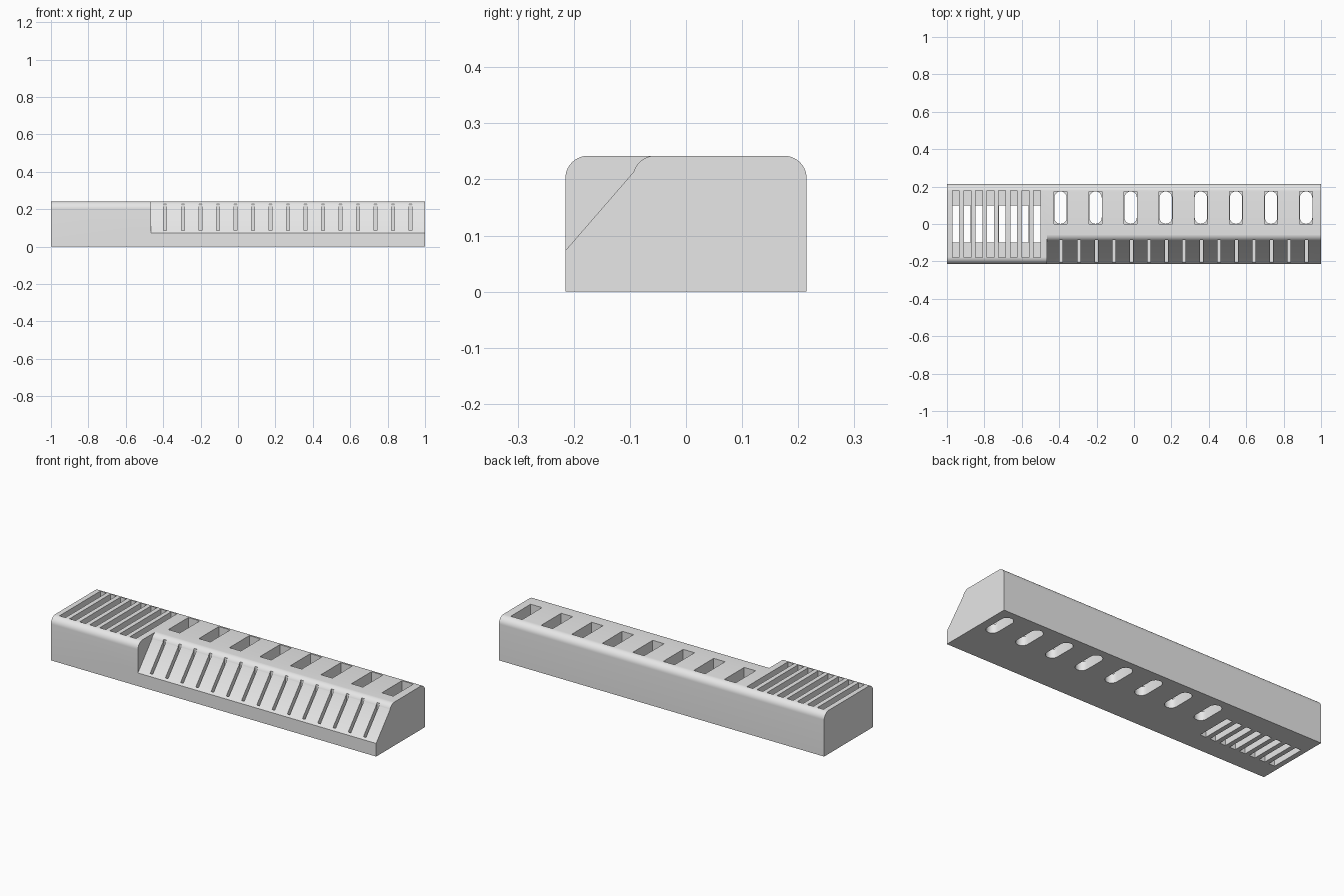
import bpy, bmesh, math

if "Cube" in bpy.data.objects:
    bpy.data.objects.remove(bpy.data.objects["Cube"])

HEIGHT, HALF_Y, ROUND = 0.242, 0.215, 0.04
POCKET_FLOOR = 0.05

grey = bpy.data.materials.new("light grey plastic")
grey.use_nodes = True
grey.diffuse_color = (0.8, 0.8, 0.8, 1)
grey.node_tree.nodes["Principled BSDF"].inputs["Base Color"].default_value = (0.8, 0.8, 0.8, 1)


def arc(cu, cv, r, start, end, steps=10):
    angles = [math.radians(start + (end - start) * i / steps) for i in range(steps + 1)]
    return [(cu + r * math.cos(a), cv + r * math.sin(a)) for a in angles]


def prism(bm, outline, low, high, axis):
    """Extrude an outline along x (outline in y, z) or z (outline in x, y)."""
    place = (lambda p, h: (h, *p)) if axis == "x" else (lambda p, h: (*p, h))
    a = [bm.verts.new(place(p, low)) for p in outline]
    b = [bm.verts.new(place(p, high)) for p in outline]
    bm.faces.new(a)
    bm.faces.new(b)
    for i in range(len(a)):
        j = (i + 1) % len(a)
        bm.faces.new((a[i], a[j], b[j], b[i]))


def box(bm, x, width, y0, y1, low, high):
    x0, x1 = x - width / 2, x + width / 2
    prism(bm, [(x0, y0), (x1, y0), (x1, y1), (x0, y1)], low, high, "z")


def make_object(name, bm):
    bmesh.ops.recalc_face_normals(bm, faces=bm.faces)
    mesh = bpy.data.meshes.new(name)
    bm.to_mesh(mesh)
    bm.free()
    mesh.materials.append(grey)
    obj = bpy.data.objects.new(name, mesh)
    bpy.context.collection.objects.link(obj)
    return obj


# Long block with rounded top edges
bm = bmesh.new()
edge = HALF_Y - ROUND
profile = [(-HALF_Y, 0), (HALF_Y, 0)]
profile += arc(edge, HEIGHT - ROUND, ROUND, 0, 90)
profile += arc(-edge, HEIGHT - ROUND, ROUND, 90, 180)
prism(bm, profile, -1, 1, "x")
body = make_object("holder_body", bm)

# Sloped front notch with a rounded upper lip
notch = bmesh.new()
outline = [(-0.3, 0.073), (-HALF_Y, 0.073)]
outline += arc(-0.055, HEIGHT - ROUND + 0.0002, ROUND, 164, 90)
outline += [(-0.055, 0.3), (-0.3, 0.3)]
prism(notch, outline, -0.465, 1.1, "x")

# Pockets, and the narrower openings that run through their floors
pockets, openings = bmesh.new(), bmesh.new()
for i in range(8):
    # Wide card slots
    x = -0.953 + 0.062 * i
    box(pockets, x, 0.037, -0.18, 0.18, POCKET_FLOOR, 0.3)
    box(openings, x, 0.036, -0.1, 0.1, -0.1, 0.1)
    # Rectangular plug sockets over rounded openings
    x = -0.393 + 0.1876 * i
    box(pockets, x, 0.07, 0, 0.175, POCKET_FLOOR, 0.3)
    r = 0.033
    rounded = arc(x, 0.174 - r, r, 0, 180) + arc(x, 0.001 + r, r, 180, 360)
    prism(openings, rounded, -0.1, 0.1, "z")

# Thin card slots in the slope
for i in range(15):
    box(pockets, -0.389 + 0.0937 * i, 0.016, -0.205, -0.085, POCKET_FLOOR, 0.3)

cutters = [make_object(name, b) for name, b in
           (("notch_cutter", notch), ("pocket_cutter", pockets), ("opening_cutter", openings))]
for cutter in cutters:
    cutter.hide_render = True
    mod = body.modifiers.new(cutter.name, "BOOLEAN")
    mod.operation = "DIFFERENCE"
    mod.solver = "EXACT"
    mod.object = cutter

# Bake the cuts and drop the cutters
bpy.context.view_layer.update()
graph = bpy.context.evaluated_depsgraph_get()
result = bpy.data.meshes.new_from_object(body.evaluated_get(graph))
body.modifiers.clear()
body.data = result
for cutter in cutters:
    bpy.data.objects.remove(cutter)

for obj in bpy.context.selected_objects:
    obj.select_set(False)
body.select_set(True)
bpy.context.view_layer.objects.active = body
bpy.ops.object.shade_smooth_by_angle(angle=math.radians(25))
